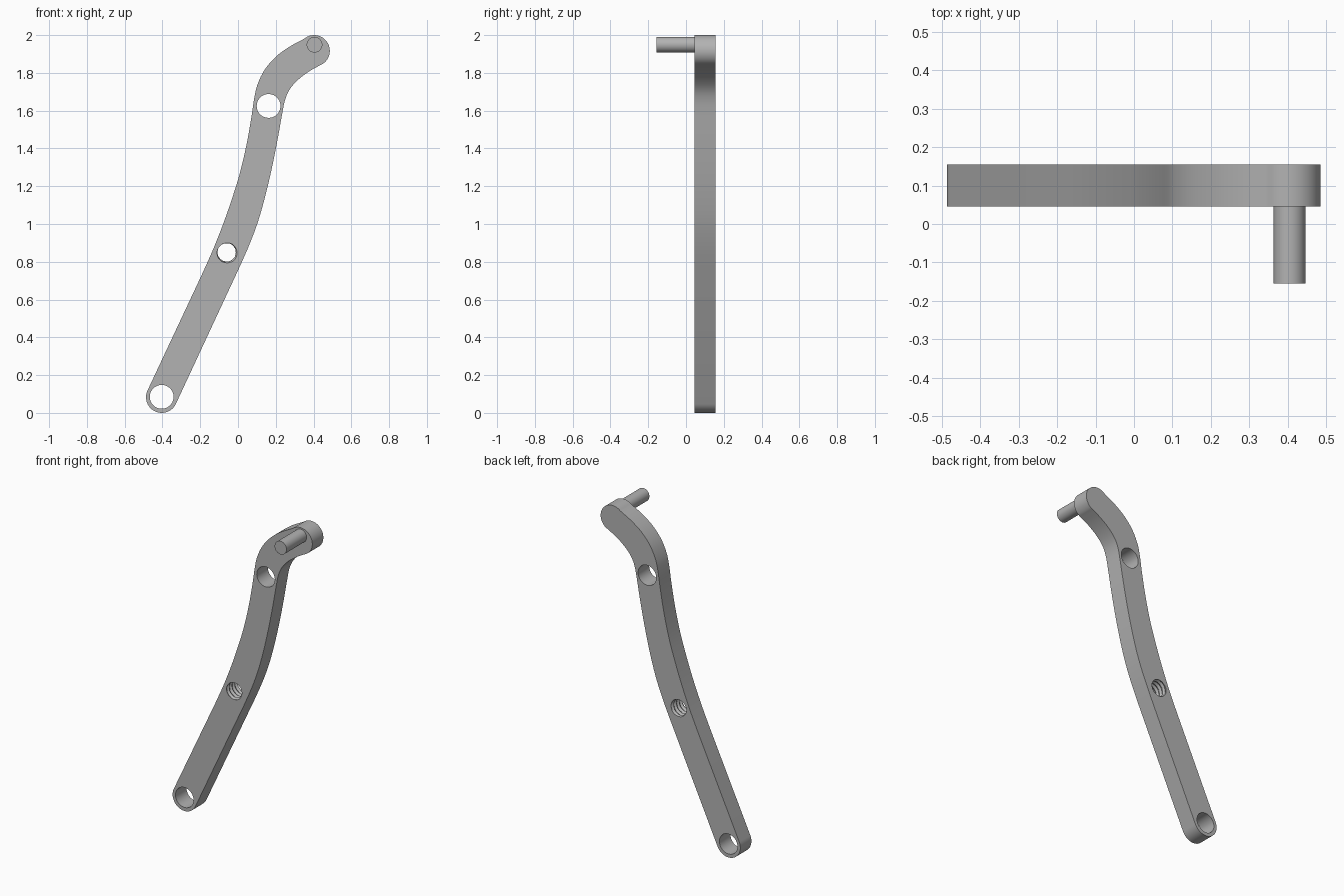
import bpy, bmesh
from math import cos, sin, pi, radians
from mathutils import Vector

if "Cube" in bpy.data.objects:
    bpy.data.objects.remove(bpy.data.objects["Cube"])

FRONT, BACK = 0.045, 0.155

steel = bpy.data.materials.new("grey steel")
steel.use_nodes = True
color = (0.45, 0.45, 0.45, 1)
steel.diffuse_color = color
steel.node_tree.nodes["Principled BSDF"].inputs["Base Color"].default_value = color


def make_object(name, bm):
    bmesh.ops.recalc_face_normals(bm, faces=bm.faces)
    mesh = bpy.data.meshes.new(name)
    bm.to_mesh(mesh)
    bm.free()
    mesh.materials.append(steel)
    obj = bpy.data.objects.new(name, mesh)
    bpy.context.collection.objects.link(obj)
    return obj


def activate(obj):
    bpy.ops.object.select_all(action='DESELECT')
    obj.select_set(True)
    bpy.context.view_layer.objects.active = obj


def arc(cx, cz, r, start, end, steps=24):
    angles = [radians(start + (end - start) * i / steps) for i in range(steps + 1)]
    return [Vector((cx + r * cos(a), cz + r * sin(a))) for a in angles]


def spline(points, steps=4):
    """Catmull-Rom curve through the points."""
    p = [Vector(q) for q in points]
    p = [2 * p[0] - p[1]] + p + [2 * p[-1] - p[-2]]
    out = []
    for a, b, c, d in zip(p, p[1:], p[2:], p[3:]):
        for i in range(steps):
            t = i / steps
            out.append(0.5 * (2 * b + (c - a) * t + (2 * a - 5 * b + 4 * c - d) * t * t
                              + (3 * b - a - 3 * c + d) * t ** 3))
    return out + [p[-2]]


def lathe_rod(name, x, z, y0, y1, radius, rows=1, sides=40):
    """Closed rod along y; radius is a function of y and angle."""
    bm = bmesh.new()
    rings = []
    for j in range(rows + 1):
        y = y0 + (y1 - y0) * j / rows
        ring = []
        for i in range(sides):
            a = 2 * pi * i / sides
            r = radius(y, a)
            ring.append(bm.verts.new((x + r * cos(a), y, z + r * sin(a))))
        rings.append(ring)
    for lower, upper in zip(rings, rings[1:]):
        for i in range(sides):
            k = (i + 1) % sides
            bm.faces.new((lower[i], lower[k], upper[k], upper[i]))
    bm.faces.new(rings[0])
    bm.faces.new(rings[-1])
    return make_object(name, bm)


# Curved lever arm: two edges joined by round ends
left_edge = spline([(-0.19, 0.735), (-0.13, 0.87), (-0.075, 1.01), (-0.03, 1.14),
                    (0.01, 1.27), (0.045, 1.42), (0.07, 1.56), (0.085, 1.66),
                    (0.102, 1.735), (0.14, 1.815), (0.2, 1.885), (0.27, 1.937),
                    (0.345, 1.978)])
right_edge = spline([(0.012, 0.78), (0.06, 0.89), (0.105, 1.01), (0.145, 1.15),
                     (0.18, 1.3), (0.21, 1.45), (0.235, 1.59), (0.25, 1.66),
                     (0.275, 1.715), (0.32, 1.765), (0.38, 1.81), (0.445, 1.846)])
outline = (left_edge + arc(0.403, 1.917, 0.083, 130, -57)
           + right_edge[::-1] + arc(-0.404, 0.083, 0.083, -25, -205))
bm = bmesh.new()
face = bm.faces.new([bm.verts.new((p.x, FRONT, p.y)) for p in outline])
side = bmesh.ops.extrude_face_region(bm, geom=[face])
bmesh.ops.translate(bm, vec=(0, BACK - FRONT, 0),
                    verts=[v for v in side["geom"] if isinstance(v, bmesh.types.BMVert)])
arm = make_object("lever_arm", bm)

# Screw thread: triangular groove winding round the middle hole
PITCH = 0.0275


def thread(y, a):
    phase = (y / PITCH + a / (2 * pi)) % 1
    return 0.048 + 0.01 * (1 - abs(2 * phase - 1))


# Cut the two plain holes and the threaded one
cutters = [
    lathe_rod("lower_hole_cutter", -0.404, 0.085, 0, 0.2, lambda y, a: 0.063),
    lathe_rod("upper_hole_cutter", 0.162, 1.625, 0, 0.2, lambda y, a: 0.063),
    lathe_rod("threaded_hole_cutter", -0.06, 0.85, 0.031, 0.169, thread, rows=40),
]
activate(arm)
for cutter in cutters:
    cutter.hide_render = True
    mod = arm.modifiers.new("hole", 'BOOLEAN')
    mod.operation = 'DIFFERENCE'
    mod.solver = 'EXACT'
    mod.object = cutter
    bpy.ops.object.modifier_apply(modifier=mod.name)
    bpy.data.objects.remove(cutter)

# Pin standing out of the front at the top end
pin = lathe_rod("pin", 0.405, 1.949, -0.155, FRONT + 0.005, lambda y, a: 0.0415)

for obj in (arm, pin):
    activate(obj)
    bpy.ops.object.shade_smooth_by_angle(angle=radians(30))
